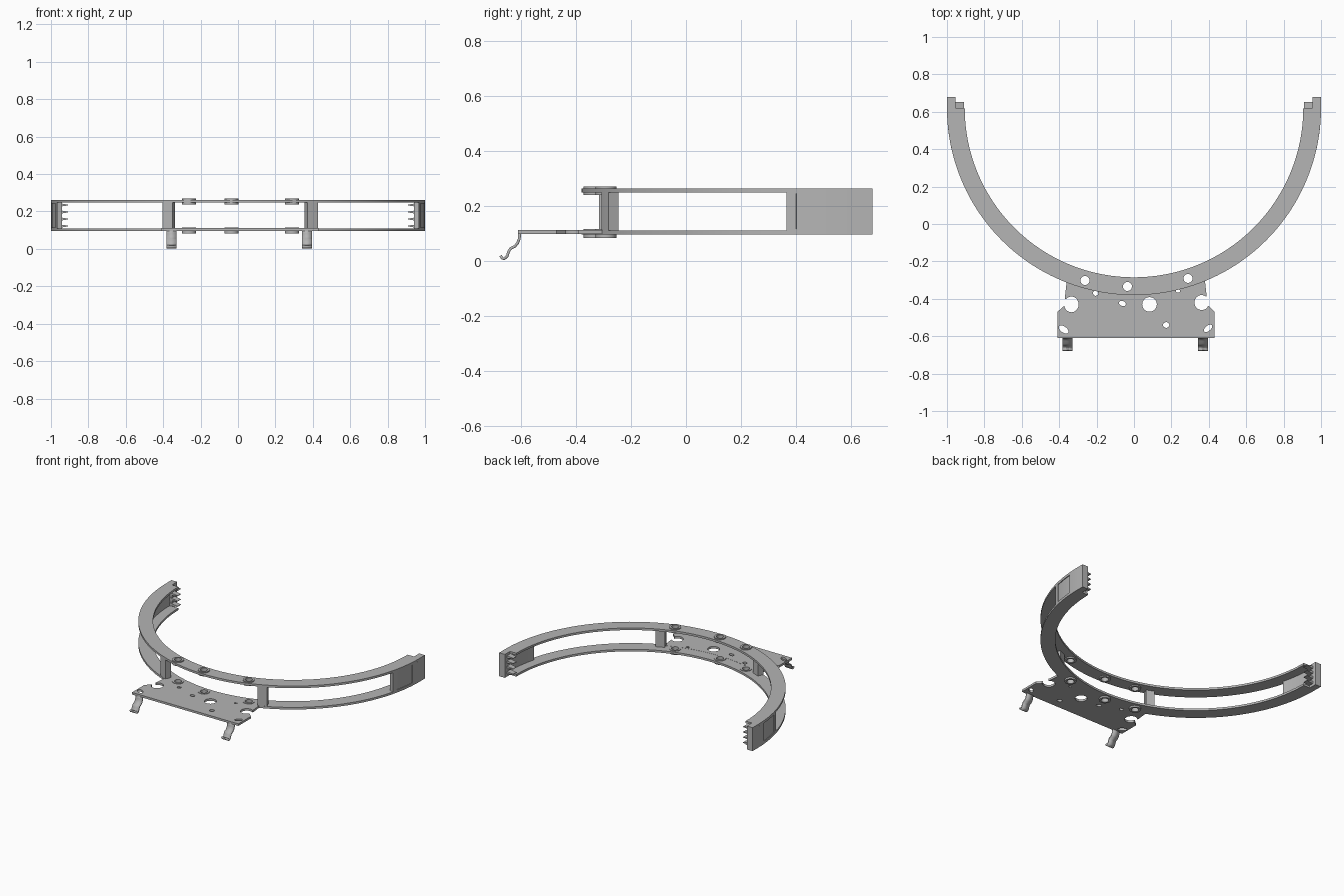
import bpy, bmesh
from math import sin, cos, radians, pi

cube = bpy.data.objects.get("Cube")
if cube:
    bpy.data.objects.remove(cube, do_unlink=True)

CY = 0.62                      # centre of the arc in y
LOW, HIGH = 0.095, 0.262       # overall height of the curved frame
THICK = 0.015
grey = bpy.data.materials.new("plain grey")
grey.use_nodes = True
grey.diffuse_color = (0.46, 0.46, 0.46, 1)
grey.node_tree.nodes["Principled BSDF"].inputs["Base Color"].default_value = (0.46, 0.46, 0.46, 1)


def finish(name, bm):
    bmesh.ops.recalc_face_normals(bm, faces=bm.faces)
    mesh = bpy.data.meshes.new(name)
    bm.to_mesh(mesh)
    bm.free()
    mesh.materials.append(grey)
    obj = bpy.data.objects.new(name, mesh)
    bpy.context.collection.objects.link(obj)
    return obj


def add_prism(bm, outline, z0, z1):
    face = bm.faces.new([bm.verts.new((x, y, z0)) for x, y in outline])
    top = bmesh.ops.extrude_face_region(bm, geom=[face])["geom"]
    bmesh.ops.translate(bm, vec=(0, 0, z1 - z0),
                        verts=[v for v in top if isinstance(v, bmesh.types.BMVert)])


def prism(name, outline, z0, z1):
    bm = bmesh.new()
    add_prism(bm, outline, z0, z1)
    return finish(name, bm)


def arc(r, a0, a1, n):
    # angles run from the frontmost point of the arc, in degrees
    angles = [radians(a0 + (a1 - a0) * i / n) for i in range(n + 1)]
    return [(r * sin(a), CY - r * cos(a)) for a in angles]


def band(r0, r1, a0, a1, n):
    return arc(r1, a0, a1, n) + arc(r0, a1, a0, n)


def ellipse(x, y, rx, ry, turn=0, n=32):
    t = radians(turn)
    pts = [(rx * cos(2 * pi * i / n), ry * sin(2 * pi * i / n)) for i in range(n)]
    return [(x + u * cos(t) - v * sin(t), y + u * sin(t) + v * cos(t)) for u, v in pts]


def box(x0, x1, y0, y1):
    return [(x0, y0), (x1, y0), (x1, y1), (x0, y1)]


def cut(obj, outlines, z0, z1):
    bm = bmesh.new()
    for o in outlines:
        add_prism(bm, o, z0, z1)
    cutter = finish("cutter", bm)
    cutter.hide_render = True
    mod = obj.modifiers.new("holes", "BOOLEAN")
    mod.operation, mod.solver, mod.object = "DIFFERENCE", "EXACT", cutter
    graph = bpy.context.evaluated_depsgraph_get()
    mesh = bpy.data.meshes.new_from_object(obj.evaluated_get(graph))
    obj.modifiers.clear()
    obj.data = mesh
    bpy.data.objects.remove(cutter, do_unlink=True)


parts = []
bolts = [(-0.262, -0.302), (-0.035, -0.334), (0.289, -0.291)]
bolt_holes = [ellipse(x, y, 0.024, 0.024) for x, y in bolts]

# Upper and lower curved rails
for name, z in (("lower_rail", LOW), ("upper_rail", HIGH - THICK)):
    rail = prism(name, band(0.905, 1.0, -90, 90, 96), z, z + THICK)
    cut(rail, bolt_holes, z - 0.1, z + 0.1)
    parts.append(rail)

# Flanged bushings around the rail holes
for level, z0, z1 in (("lower", 0.083, 0.114), ("upper", 0.238, 0.269)):
    for i, (x, y) in enumerate(bolts):
        bush = prism(f"{level}_bushing_{i + 1}", ellipse(x, y, 0.038, 0.038), z0, z1)
        cut(bush, [bolt_holes[i]], z0 - 0.1, z1 + 0.1)
        parts.append(bush)

# Spacer posts between the rails
for name, a0, a1 in (("right_post", -23.9, -20.5), ("left_post", 21.8, 25.4)):
    parts.append(prism(name, band(0.958, 0.999, a0, a1, 4), LOW + THICK, HIGH - THICK))

# Closed ends: outer wall with shallow recess, end block and tapered teeth
for side, s in (("right", -1), ("left", 1)):
    wall = prism(side + "_end_wall", band(0.972, 1.0, s * 75.2, s * 90, 12),
                 LOW + THICK, HIGH - THICK)
    cut(wall, [band(0.995, 1.05, s * 77.3, s * 85.7, 8)], 0.114, 0.243)
    parts.append(wall)
    parts.append(prism(side + "_end_block", box(s * 0.955, s, CY, 0.678), LOW, HIGH))
    bm = bmesh.new()
    for i in range(4):
        z = 0.122 + 0.0375 * i
        v = [bm.verts.new((s * x, y, z + h)) for y in (0.615, 0.652)
             for x, h in ((0.972, -0.012), (0.972, 0.012), (0.908, 0.002), (0.908, -0.002))]
        bm.faces.new(v[:4])
        bm.faces.new(v[4:])
        for k in range(4):
            j = (k + 1) % 4
            bm.faces.new((v[k], v[j], v[j + 4], v[k + 4]))
    parts.append(finish(side + "_teeth", bm))

# Mounting plate, its rear edge running along the lower rail
outline = [(-0.41, -0.61), (0.43, -0.61), (0.43, -0.47), (0.395, -0.435),
           (0.39, -0.4), (0.378, -0.29)]
outline += arc(0.985, 21.5, -21, 24) + [(-0.36, -0.31), (-0.37, -0.4), (-0.37, -0.435), (-0.41, -0.47)]
plate = prism("mounting_plate", outline, LOW + 0.001, LOW + THICK + 0.001)
holes = [(-0.335, -0.43, 0.039, 0.042), (0.362, -0.42, 0.039, 0.04), (0.083, -0.43, 0.039, 0.039),
         (-0.205, -0.37, 0.014, 0.014), (-0.062, -0.425, 0.019, 0.013, -20),
         (0.235, -0.358, 0.011, 0.009), (0.172, -0.54, 0.017, 0.015),
         (-0.376, -0.564, 0.03, 0.016, -35), (0.396, -0.558, 0.026, 0.014, 40)]
notches = [box(-0.45, -0.35, -0.437, -0.402), box(0.38, 0.46, -0.435, -0.402)]
cut(plate, [ellipse(*h) for h in holes], 0, 0.2)
cut(plate, notches, 0, 0.2)
parts.append(plate)

# Bent spring clips at the front edge
path = [(-0.604, 0.11), (-0.606, 0.08), (-0.612, 0.064), (-0.622, 0.052), (-0.638, 0.044),
        (-0.645, 0.032), (-0.65, 0.016), (-0.66, 0.007), (-0.668, 0.008), (-0.674, 0.018)]
for name, x in (("right_clip", -0.355), ("left_clip", 0.369)):
    bm = bmesh.new()
    rows = [[bm.verts.new((x + w, y, z)) for w in (-0.027, 0.027)] for y, z in path]
    for a, b in zip(rows, rows[1:]):
        bm.faces.new((a[0], a[1], b[1], b[0]))
    clip = finish(name, bm)
    sheet = clip.modifiers.new("sheet", "SOLIDIFY")
    sheet.thickness, sheet.offset = 0.01, 0
    parts.append(clip)

# Smooth the curved walls, keep the edges crisp
bpy.ops.object.select_all(action="DESELECT")
for p in parts:
    p.select_set(True)
bpy.context.view_layer.objects.active = parts[0]
bpy.ops.object.shade_smooth_by_angle(angle=radians(30))
